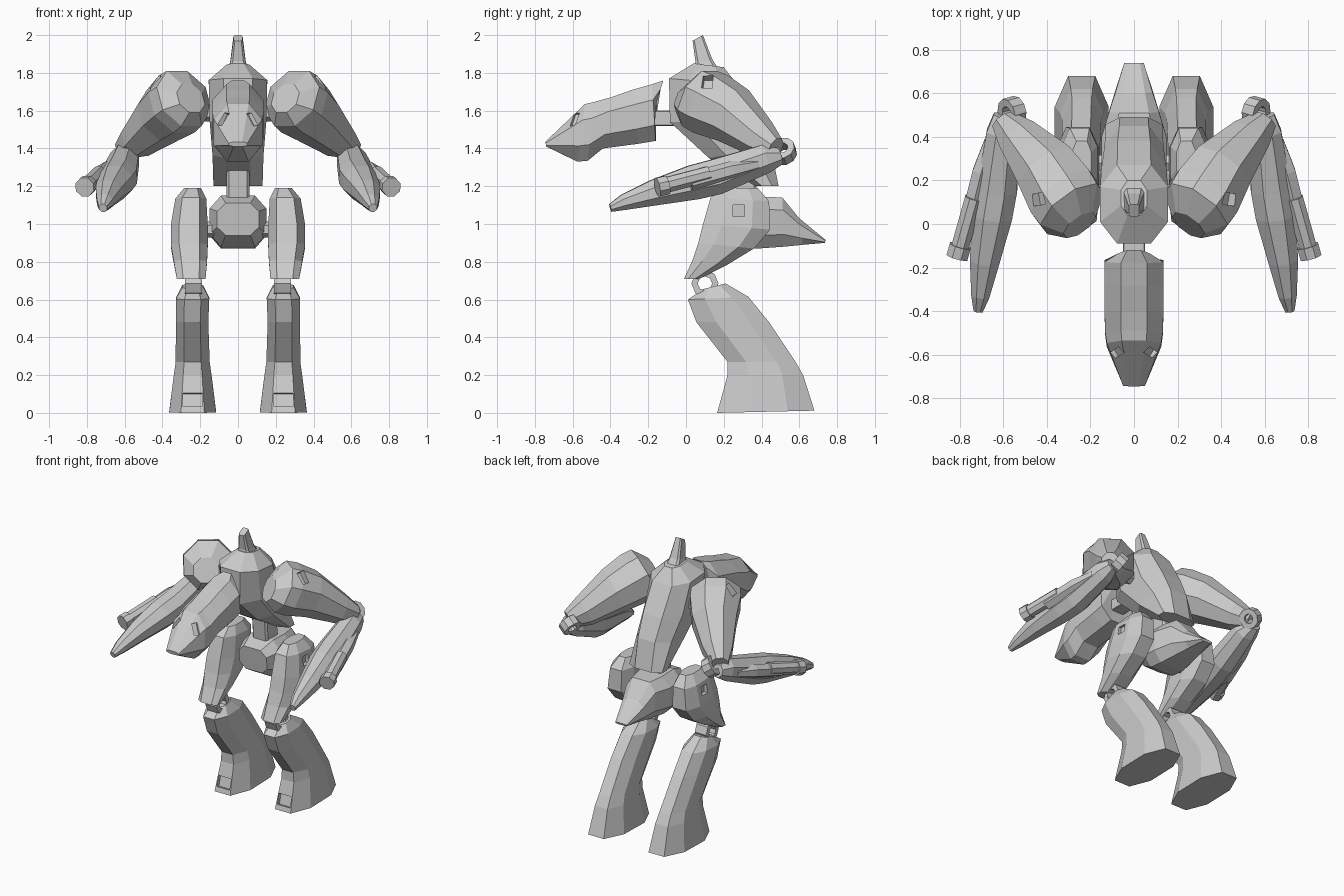
import bpy, bmesh, math
from mathutils import Vector, Matrix

if "Cube" in bpy.data.objects:
    bpy.data.objects.remove(bpy.data.objects["Cube"])


def make(name, bm, mirror=False):
    bmesh.ops.recalc_face_normals(bm, faces=bm.faces)
    me = bpy.data.meshes.new(name)
    bm.to_mesh(me)
    bm.free()
    ob = bpy.data.objects.new(name, me)
    bpy.context.collection.objects.link(ob)
    if mirror:
        ob.modifiers.new("Mirror", 'MIRROR')
    return ob


def skin(name, rings, mirror=False):
    """Join matching point rings into a closed faceted solid."""
    bm = bmesh.new()
    vs = [[bm.verts.new(p) for p in r] for r in rings]
    n = len(vs[0])
    for a, b in zip(vs, vs[1:]):
        for i in range(n):
            j = (i + 1) % n
            bm.faces.new((a[i], a[j], b[j], b[i]))
    bm.faces.new(vs[0])
    bm.faces.new(vs[-1])
    return make(name, bm, mirror)


def hull(name, secs, k=0.5, h=0.45, mirror=False):
    """Sections (y0, z0, y1, z1, x centre, half width) as chamfered octagons."""
    prof = [(-1, -k), (-1, k), (-h, 1), (h, 1), (1, k), (1, -k), (h, -1), (-h, -1)]
    rings = []
    for y0, z0, y1, z1, xc, w in secs:
        c = Vector((xc, (y0 + y1) / 2, (z0 + z1) / 2))
        u = Vector((0, (y1 - y0) / 2, (z1 - z0) / 2))
        rings.append([c + u * t + Vector((w * s, 0, 0)) for t, s in prof])
    return skin(name, rings, mirror)


def limb(name, path, n=8, mirror=False):
    """Tapered n-sided limb along points (x, y, z, radius)."""
    d = (Vector(path[-1][:3]) - Vector(path[0][:3])).normalized()
    side = d.cross(Vector((0, 0, 1))).normalized()
    up = side.cross(d)
    rings = []
    for *p, r in path:
        r *= 1.05
        ang = [math.tau * (i + 0.5) / n for i in range(n)]
        rings.append([Vector(p) + (side * math.cos(a) + up * math.sin(a)) * r for a in ang])
    return skin(name, rings, mirror)


def eyelet(name, loc, axis, r_out, r_in, half, n=10):
    """Square-section hinge ring, mirrored."""
    m = Matrix.Translation(loc) @ Vector(axis).to_track_quat('Z', 'Y').to_matrix().to_4x4()
    bm = bmesh.new()
    vs = []
    for i in range(n):
        a = math.tau * i / n
        vs.append([bm.verts.new(m @ Vector((r * math.cos(a), r * math.sin(a), z)))
                   for r, z in ((r_out, -half), (r_out, half), (r_in, half), (r_in, -half))])
    for i in range(n):
        a, b = vs[i], vs[(i + 1) % n]
        for j in range(4):
            bm.faces.new((a[j], a[(j + 1) % 4], b[(j + 1) % 4], b[j]))
    return make(name, bm, True)


def recess(ob, loc, normal, sx, sy, depth):
    """Cut a rectangular pocket, before any mirror."""
    bm = bmesh.new()
    bmesh.ops.create_cube(bm, size=1)
    rot = Vector(normal).to_track_quat('Z', 'Y').to_matrix().to_4x4()
    bm.transform(Matrix.Translation(loc) @ rot @ Matrix.Diagonal((sx, sy, depth * 2, 1)))
    cutter = make("recess_cutter", bm)
    cutter.hide_render = True
    mod = ob.modifiers.new("Recess", 'BOOLEAN')
    mod.operation = 'DIFFERENCE'
    mod.solver = 'EXACT'
    mod.object = cutter
    bpy.context.view_layer.objects.active = ob
    if len(ob.modifiers) > 1:
        bpy.ops.object.modifier_move_to_index(modifier=mod.name, index=0)
    bpy.ops.object.modifier_apply(modifier=mod.name)
    bpy.data.objects.remove(cutter)


# Head with eye pockets, and neck
head = hull("head", [(-.745, 1.435, -.74, 1.41, 0, .05), (-.535, 1.635, -.575, 1.33, 0, .125),
                     (-.49, 1.645, -.52, 1.335, 0, .132), (-.40, 1.67, -.44, 1.40, 0, .135),
                     (-.285, 1.71, -.25, 1.425, 0, .135), (-.18, 1.74, -.16, 1.44, 0, .135),
                     (-.12, 1.76, -.17, 1.60, 0, .07)], k=.45)
for s in (-1, 1):
    recess(head, (s * .078, -.59, 1.555), (s * .7, -.45, .5), .035, .08, .02)
hull("neck", [(-.22, 1.60, -.22, 1.52, 0, .05), (.0, 1.60, .0, 1.52, 0, .05)], k=.9, h=.9)

# Torso, crest fin, waist column, shoulder axle
hull("torso", [(.04, 1.85, .20, 1.83, 0, .06), (-.09, 1.77, .27, 1.74, 0, .155),
               (-.085, 1.54, .38, 1.55, 0, .15), (.12, 1.35, .45, 1.40, 0, .135),
               (.37, 1.20, .49, 1.20, 0, .13)])
hull("crest_fin", [(.04, 1.82, .18, 1.81, 0, .052), (.05, 1.86, .14, 1.87, 0, .04),
                   (.035, 1.97, .09, 2.0, 0, .024)], k=.7, h=.7)
hull("waist_column", [(.22, 1.42, .36, 1.42, 0, .06), (.25, 1.08, .38, 1.08, 0, .06)], k=.8, h=.8)
limb("shoulder_axle", [(-.26, .14, 1.59, .045), (.26, .14, 1.59, .045)], 6)

# Pelvis with tail, hip axle
hull("pelvis", [(.16, 1.11, .18, .94, 0, .11), (.27, 1.15, .28, .88, 0, .15),
                (.40, 1.145, .38, .87, 0, .15), (.51, 1.14, .52, .88, 0, .115),
                (.60, 1.03, .62, .89, 0, .085), (.74, .915, .735, .90, 0, .045)], k=.6, h=.5)
limb("hip_axle", [(-.22, .28, .97, .04), (.22, .28, .97, .04)], 6)

# Upper arms with slot
arm = limb("upper_arm", [(.25, -.005, 1.665, .085), (.285, .07, 1.665, .165), (.325, .13, 1.635, .17),
                         (.40, .25, 1.575, .15), (.53, .40, 1.45, .10), (.60, .475, 1.40, .058)],
           mirror=True)
recess(arm, (.43, .115, 1.745), (.75, -.13, .63), .055, .085, .03)

# Elbow hinges and forearms
eyelet("elbow_hinge", (.56, .515, 1.385), (.7, -.2, .5), .068, .032, .032)
limb("forearm", [(.60, .50, 1.36, .045), (.60, .42, 1.345, .078), (.63, .16, 1.25, .097),
                 (.65, .04, 1.22, .095), (.685, -.17, 1.165, .07), (.705, -.33, 1.115, .043),
                 (.715, -.40, 1.085, .022)], mirror=True)

# Forearm guns: barrel, muzzle collar, side mount
limb("gun_barrel", [(.735, .12, 1.265, .042), (.805, -.13, 1.2, .042)], mirror=True)
limb("gun_collar", [(.797, -.10, 1.207, .051), (.812, -.152, 1.195, .051)], mirror=True)
limb("gun_mount", [(.66, .38, 1.315, .03), (.70, .24, 1.285, .045), (.755, .02, 1.225, .045)], 6, mirror=True)

# Thighs with side hatch
thigh = hull("thigh", [(.20, 1.19, .38, 1.19, .24, .045), (.13, 1.14, .44, 1.12, .25, .082),
                       (.09, 1.0, .445, .97, .258, .098), (.065, .90, .36, .87, .258, .098),
                       (.035, .81, .22, .785, .252, .088), (-.01, .71, .07, .71, .248, .076)],
             k=.55, mirror=True)
recess(thigh, (.35, .28, 1.07), (1, 0, 0), .06, .06, .03)

# Knee hinges
eyelet("knee_hinge", (.235, .10, .685), (1, 0, 0), .072, .038, .045, 8)

# Lower legs with toe pocket
shin = hull("lower_leg", [(.09, .655, .21, .685, .24, .055), (.01, .60, .33, .615, .24, .088),
                          (.055, .48, .44, .48, .243, .086), (.22, .27, .58, .27, .24, .09),
                          (.22, .20, .62, .20, .24, .10), (.165, 0, .68, .012, .24, .124)],
            k=.5, mirror=True)
recess(shin, (.24, .184, .07), (0, -1, .27), .10, .075, .025)
